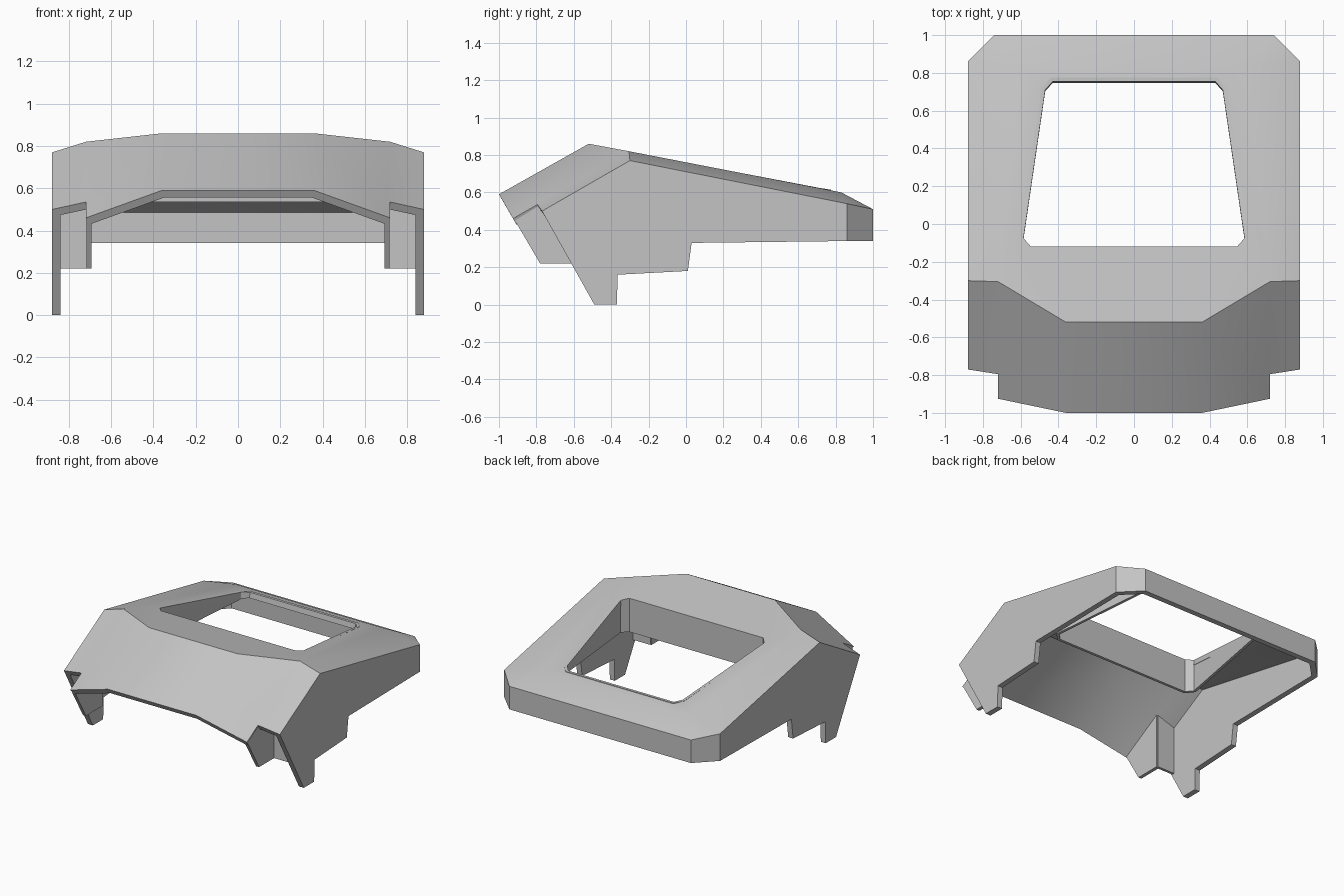
import bpy, bmesh

cube = bpy.data.objects.get("Cube")
if cube:
    bpy.data.objects.remove(cube, do_unlink=True)

grey = bpy.data.materials.new("light grey")
grey.use_nodes = True
colour = (0.55, 0.55, 0.55, 1)
grey.diffuse_color = colour
grey.node_tree.nodes["Principled BSDF"].inputs["Base Color"].default_value = colour


def build(name, faces, outward=None, thickness=0):
    """Mesh from lists of points; shared points are welded, thickness goes inward."""
    bm = bmesh.new()
    cache = {}
    for face in faces:
        for p in face:
            if p not in cache:
                cache[p] = bm.verts.new(p)
        bm.faces.new([cache[p] for p in face])
    bmesh.ops.recalc_face_normals(bm, faces=bm.faces)
    bm.faces.ensure_lookup_table()
    bm.normal_update()
    if outward and bm.faces[0].normal.dot(outward) < 0:
        bmesh.ops.reverse_faces(bm, faces=bm.faces)
    mesh = bpy.data.meshes.new(name)
    bm.to_mesh(mesh)
    bm.free()
    mesh.materials.append(grey)
    obj = bpy.data.objects.new(name, mesh)
    bpy.context.collection.objects.link(obj)
    bpy.ops.object.select_all(action="DESELECT")
    obj.select_set(True)
    bpy.context.view_layer.objects.active = obj
    if thickness:
        mod = obj.modifiers.new("thickness", "SOLIDIFY")
        mod.thickness = thickness
        mod.offset = -1
        mod.use_even_offset = True
        bpy.ops.object.modifier_apply(modifier=mod.name)
    bpy.ops.object.shade_smooth_by_angle(angle=0.5)
    return obj


def flip(p):
    return (-p[0], p[1], p[2])


def span(*pts):
    """Face across the centre line."""
    return list(pts) + [flip(p) for p in reversed(pts)]


def top_z(y):
    """Height of the sloping top deck."""
    return round(0.86 - 0.1926 * (y + 0.52), 4)


# Key points of one half of the shell
lip_in, lip_mid = (0.36, -1, 0.59), (0.72, -0.925, 0.46)
notch, lip_out = (0.72, -0.795, 0.535), (0.88, -0.77, 0.5)
ridge_in, ridge_mid, ridge_out = (0.36, -0.52, 0.86), (0.72, -0.305, 0.82), (0.88, -0.3, 0.77)
deck_back = (0.6, 0.83, 0.6)
back_top, back_low = (0.74, 1, 0.51), (0.74, 1, 0.34)
corner_top, corner_low = (0.88, 0.86, 0.54), (0.88, 0.86, 0.34)
hole = [(x, y, top_z(y)) for x, y in
        ((0.545, -0.12), (0.585, -0.075), (0.47, 0.71), (0.43, 0.755))]
feet = [(0.88, y, z) for y, z in
        ((0.03, 0.33), (0.01, 0.18), (-0.365, 0.16), (-0.37, 0), (-0.49, 0))]

half = [
    [lip_in, lip_mid, notch, ridge_mid, ridge_in],
    [notch, lip_out, ridge_out, ridge_mid],
    [ridge_in, ridge_mid, hole[1], hole[0]],
    [ridge_mid, deck_back, hole[2], hole[1]],
    [deck_back, hole[3], hole[2]],
    [ridge_mid, ridge_out, corner_top, deck_back],
    [deck_back, corner_top, back_top],
    [back_top, corner_top, corner_low, back_low],
    [ridge_out, corner_top, corner_low] + feet + [lip_out],
]
centre = [
    span(back_top, back_low),
    span(lip_in, ridge_in),
    span(ridge_in, hole[0]),
    span(hole[3], deck_back),
    span(deck_back, back_top),
]
mirrored = [[flip(p) for p in f] for f in half]
build("shell", centre + half + mirrored, outward=(0, 1, 0), thickness=0.04)

# Walls hanging from the rim of the opening, deep in front and shallow behind
ring = span(*hole)
low = [(x, y, 0.535 + 0.045 * (y + 0.12)) for x, y, z in ring]
count = len(ring)
order = [count - 1] + list(range(count - 1))
walls = [[ring[i], ring[(i + 1) % count], low[(i + 1) % count], low[i]] for i in order]
build("opening_walls", walls, outward=(0, 1, 0), thickness=0.02)


def plate(name, outline, offset):
    """Solid plate: outline swept by an offset."""
    far = [tuple(a + b for a, b in zip(p, offset)) for p in outline]
    n = len(outline)
    sides = [[outline[i], outline[(i + 1) % n], far[(i + 1) % n], far[i]] for i in range(n)]
    build(name, [outline, far[::-1]] + sides)


# Front fins and the panels joining them to the side walls
for side, s in (("left", 1), ("right", -1)):
    fin = [(s * 0.718, y, z) for y, z in
           ((-0.915, 0.45), (-0.79, 0.525), (-0.59, 0.63), (-0.59, 0.22), (-0.78, 0.22))]
    plate(side + "_fin", fin, (-s * 0.025, 0, 0))
    panel = [(s * x, -0.605, z) for x, z in
             ((0.7, 0.22), (0.86, 0.22), (0.86, 0.57), (0.7, 0.62))]
    plate(side + "_panel", panel, (0, 0.02, 0))
